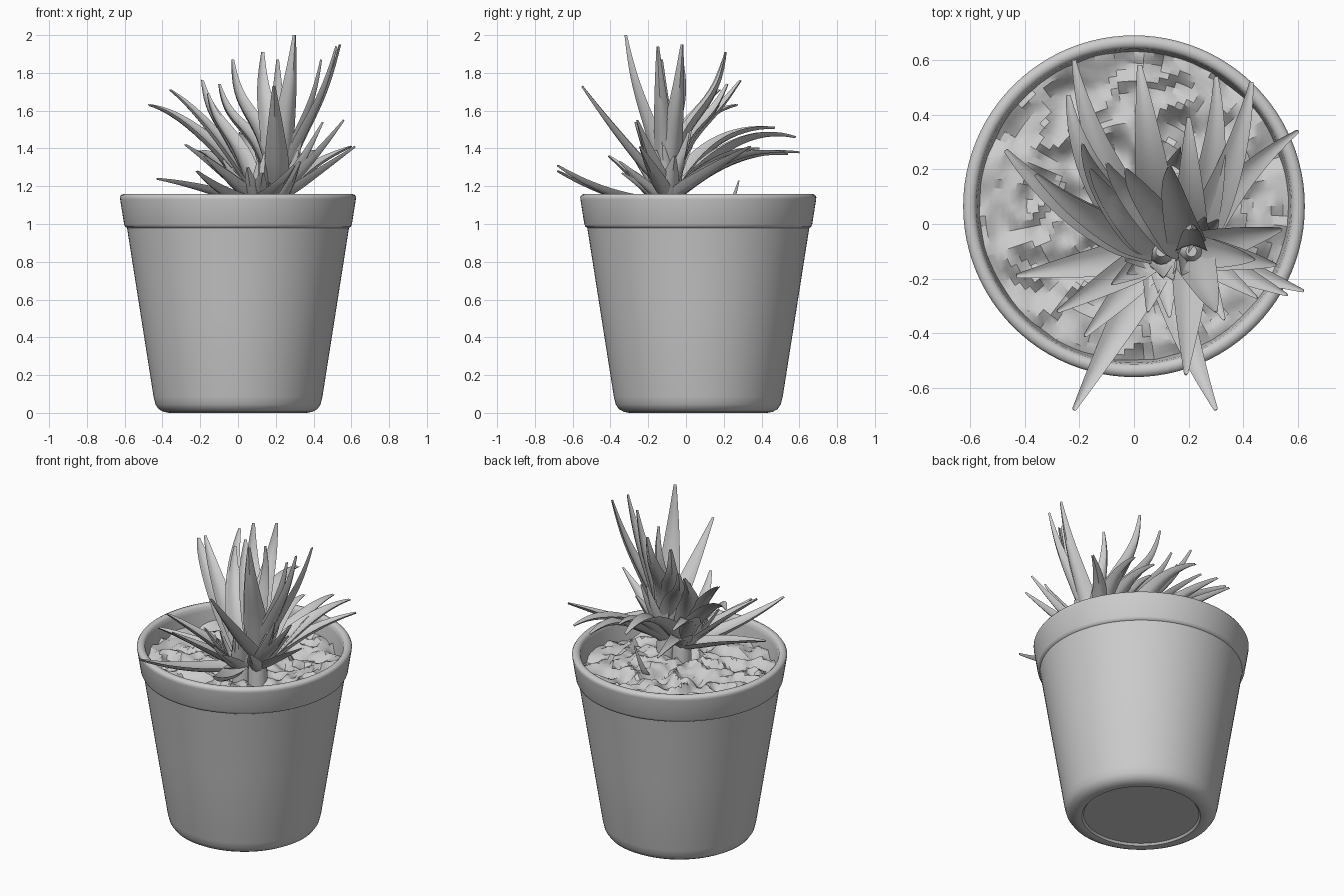
import bpy, bmesh, math, random
from mathutils import Vector, noise

if "Cube" in bpy.data.objects:
    bpy.data.objects.remove(bpy.data.objects["Cube"])

random.seed(4)
CY = 0.065                      # pot axis offset in y

clay = bpy.data.materials.new("plain_grey")
clay.diffuse_color = (0.6, 0.6, 0.6, 1)
clay.use_nodes = True
clay.node_tree.nodes["Principled BSDF"].inputs["Base Color"].default_value = clay.diffuse_color


def finish(name, bm, angle=40):
    bmesh.ops.recalc_face_normals(bm, faces=bm.faces)
    me = bpy.data.meshes.new(name)
    bm.to_mesh(me)
    bm.free()
    ob = bpy.data.objects.new(name, me)
    bpy.context.collection.objects.link(ob)
    me.materials.append(clay)
    bpy.ops.object.select_all(action='DESELECT')
    ob.select_set(True)
    bpy.context.view_layer.objects.active = ob
    bpy.ops.object.shade_smooth_by_angle(angle=math.radians(angle))
    return ob


def bridge(bm, a, b):
    n = len(a)
    for i in range(n):
        bm.faces.new((a[i], a[(i + 1) % n], b[(i + 1) % n], b[i]))


def ring(bm, r, z, n, cx=0.0, cy=CY):
    return [bm.verts.new((cx + r * math.cos(2 * math.pi * i / n),
                          cy + r * math.sin(2 * math.pi * i / n), z)) for i in range(n)]


def lathe(name, profile, n, cx=0.0, cy=CY):
    bm = bmesh.new()
    rings = [ring(bm, r, z, n, cx, cy) for r, z in profile]
    for a, b in zip(rings, rings[1:]):
        bridge(bm, a, b)
    bm.faces.new(rings[0])
    bm.faces.new(rings[-1])
    return finish(name, bm)


# Pot: recessed foot, tapered body, rolled collar and inner wall
lathe("pot", [(0.335, 0.015), (0.345, 0.003), (0.365, 0.0), (0.395, 0.006), (0.42, 0.02),
              (0.437, 0.045), (0.447, 0.085), (0.517, 0.53), (0.583, 0.95), (0.588, 0.98),
              (0.597, 0.985), (0.603, 0.998), (0.624, 1.13), (0.625, 1.143), (0.618, 1.154),
              (0.603, 1.16), (0.588, 1.157), (0.578, 1.147), (0.573, 1.12), (0.56, 0.99),
              (0.55, 0.9)], 96)

# Soil: lumpy, stony disc
bm = bmesh.new()
rings = []
for k in range(1, 27):
    rg = ring(bm, 0.567 * k / 26, 1.02, 96)
    for v in rg:
        p = v.co.copy()
        warp = p + 0.03 * noise.noise_vector(p * 6)
        v.co.z += 0.035 - 0.10 * abs(noise.noise(warp * 7)) + 0.025 * noise.noise(warp * 17)
    rings.append(rg)
for a, b in zip(rings, rings[1:]):
    bridge(bm, a, b)
bm.faces.new(rings[0])
finish("soil", bm, 30)

# Short stems carrying the two rosettes
lathe("main_stem", [(0.06, 0.98), (0.055, 1.1), (0.045, 1.18), (0.02, 1.22)], 16, 0.10, -0.10)
lathe("side_stem", [(0.06, 0.98), (0.055, 1.15), (0.045, 1.26), (0.02, 1.3)], 16, 0.21, -0.10)

SECTION = [(-1, .32), (-.55, -.18), (0, -.4), (.55, -.18), (1, .32), (.55, .12), (0, -.02), (-.55, .12)]


def leaf(name, base, tip, lift, width, bend=0.0, wave=0.0):
    """Tapered, channelled leaf: lift arches it, bend turns it sideways, wave gives an S."""
    base, tip = Vector(base), Vector(tip)
    flat = Vector((tip.x - base.x, tip.y - base.y, 0)).normalized()
    side = flat.cross(Vector((0, 0, 1)))
    ctrl = (base + tip) / 2 + Vector((0, 0, lift)) + side * bend
    over = side.cross((tip - base).normalized())

    def spine(t):
        return (base * (1 - t) ** 2 + ctrl * 2 * t * (1 - t) + tip * t * t
                + over * wave * math.sin(2 * math.pi * t))

    bm = bmesh.new()
    rings, steps = [], 16
    for k in range(steps + 1):
        t = k / steps
        tan = (spine(t + 0.01) - spine(t - 0.01)).normalized()
        across = tan.cross(side.cross(tan)).normalized()
        up = across.cross(tan).normalized()
        w = 0.85 + 0.15 * math.sin(min(1, t / 0.25) * math.pi / 2)
        if t > 0.2:
            w = 1 - 0.88 * ((t - 0.2) / 0.8) ** 1.25
        w *= width / 2
        rings.append([bm.verts.new(spine(t) + across * x * w + up * y * (w + 0.006))
                      for x, y in SECTION])
    for a, b in zip(rings, rings[1:]):
        bridge(bm, a, b)
    bm.faces.new(rings[0])
    bm.faces.new(rings[-1])
    finish(name, bm, 50)


# Leaves: tip x, y, z, lift, width, bend, wave
main = [(-.22, .60, 1.38, .16, .13, -.10, 0), (.02, .58, 1.46, .25, .15, 0, 0),
        (-.24, .47, 1.51, .20, .14, -.14, 0), (-.47, .27, 1.63, .18, .14, -.10, 0),
        (-.36, .18, 1.71, .12, .12, -.06, 0), (-.19, .29, 1.76, .06, .13, -.08, .02),
        (-.16, .20, 1.69, .06, .12, -.04, .02), (-.28, -.32, 1.42, .02, .12, 0, 0),
        (-.43, -.19, 1.24, .03, .13, 0, 0), (-.22, -.68, 1.28, -.06, .13, 0, 0),
        (-.18, -.41, 1.36, .0, .12, 0, 0), (.30, -.68, 1.31, -.08, .13, .03, 0),
        (.05, -.32, 1.30, -.03, .11, 0, 0), (.13, -.34, 1.27, .02, .10, 0, 0),
        (-.08, -.22, 1.34, -.02, .11, 0, 0)]
side_shoot = [(-.10, .22, 1.74, .06, .13, -.05, .03), (-.03, .20, 1.87, .02, .14, -.03, .035),
              (.20, .39, 1.40, .14, .12, 0, 0), (.30, .54, 1.37, .16, .13, .06, 0),
              (.43, .52, 1.38, .16, .13, .06, 0), (.60, .34, 1.41, .04, .12, -.07, 0),
              (.54, -.02, 1.95, -.07, .13, 0, .01), (.52, -.15, 1.94, -.07, .12, 0, .01),
              (.62, -.245, 1.41, .0, .10, 0, 0), (.56, -.26, 1.55, -.03, .10, 0, 0),
              (.45, -.27, 1.54, -.04, .09, 0, 0), (.19, -.55, 1.73, -.03, .13, 0, 0),
              (.30, -.32, 2.00, -.06, .15, 0, .01), (.44, -.13, 1.87, -.05, .12, 0, .01),
              (.21, -.02, 1.87, -.02, .12, 0, .02), (.13, .21, 1.91, .02, .14, -.03, .03),
              (.33, -.35, 1.33, .0, .10, 0, 0), (.40, -.06, 1.36, .02, .11, 0, 0)]

for label, centre, leaves, low in (("main_leaf", (.10, -.10), main, 1.11),
                                   ("side_leaf", (.21, -.10), side_shoot, 1.12)):
    for i, (x, y, z, lift, width, bend, wave) in enumerate(leaves):
        out = Vector((x - centre[0], y - centre[1])).normalized() * 0.03
        height = low + 0.13 * min(1, max(0, (z - 1.3) / 0.6))   # upright leaves start higher
        leaf(f"{label}_{i + 1}", (centre[0] + out.x, centre[1] + out.y, height),
             (x, y, z), lift, width, bend, wave)

# Short young leaves wrapping the two crowns
for i in range(14):
    cx, cy, zb = ((.10, -.11, 1.12), (.22, -.10, 1.2))[i % 2]
    a = i * 2.4
    reach = random.uniform(.08, .15)
    leaf(f"young_leaf_{i + 1}", (cx + .02 * math.cos(a), cy + .02 * math.sin(a), zb),
         (cx + reach * math.cos(a), cy + reach * math.sin(a), zb + random.uniform(.14, .32)),
         -.07, .12)

# Sprout near the back of the pot
leaf("sprout", (.14, .20, 1.02), (.17, .28, 1.23), -.05, .06)
